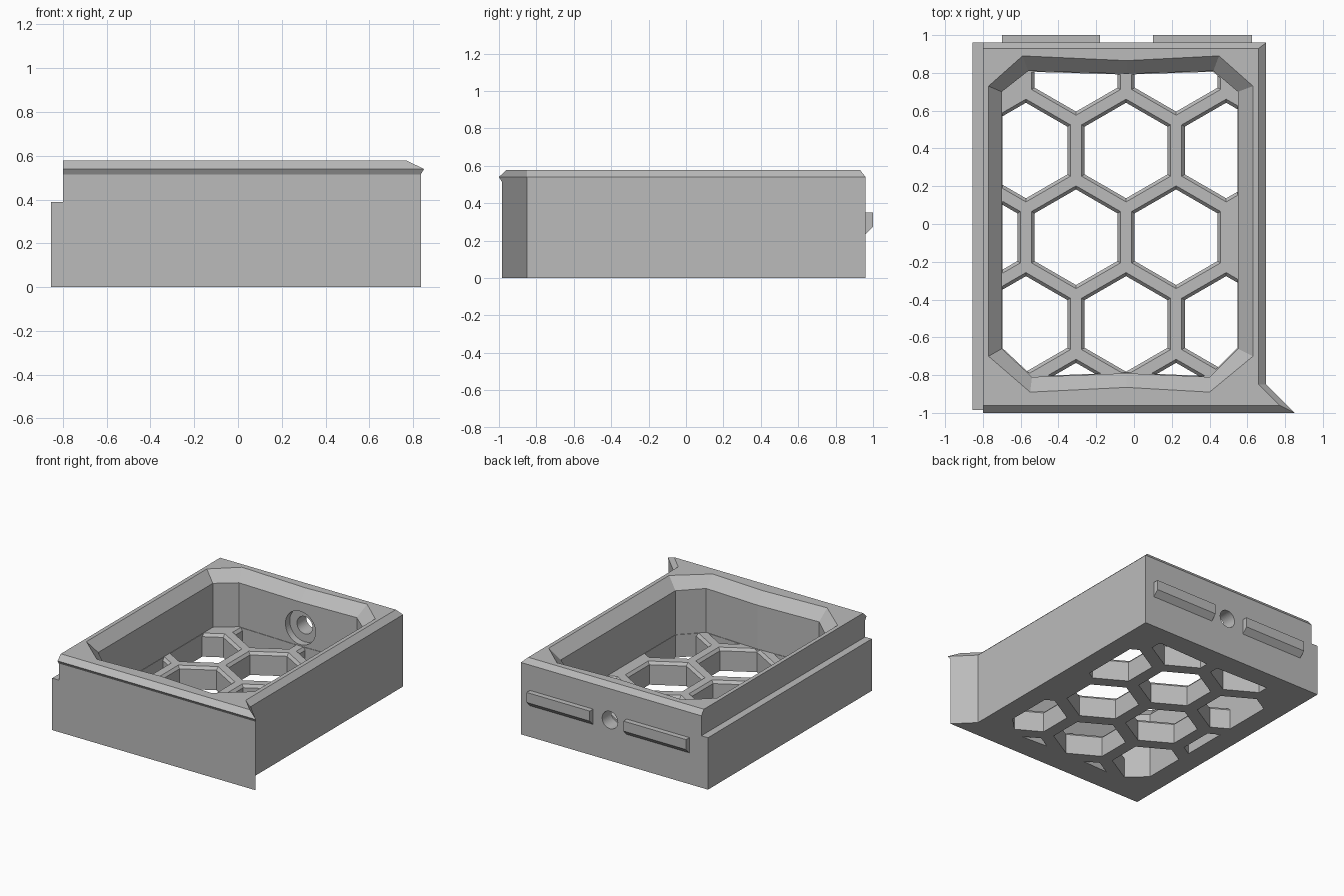
import bpy, bmesh, math
from mathutils import Matrix, Vector

cube = bpy.data.objects.get("Cube")
if cube:
    bpy.data.objects.remove(cube)

grey = bpy.data.materials.new("plain grey")
grey.use_nodes = True
TONE = (0.5, 0.5, 0.5, 1)
grey.diffuse_color = TONE
grey.node_tree.nodes["Principled BSDF"].inputs["Base Color"].default_value = TONE


def finish(name, bm):
    bmesh.ops.recalc_face_normals(bm, faces=bm.faces)
    mesh = bpy.data.meshes.new(name)
    bm.to_mesh(mesh)
    bm.free()
    mesh.materials.append(grey)
    obj = bpy.data.objects.new(name, mesh)
    bpy.context.collection.objects.link(obj)
    return obj


def loft(bm, layers):
    """Closed solid through (outline, z) layers with equal point counts."""
    rings = [[bm.verts.new((x, y, z)) for x, y in pts] for pts, z in layers]
    n = len(rings[0])
    for low, high in zip(rings, rings[1:]):
        for i in range(n):
            j = (i + 1) % n
            bm.faces.new((low[i], low[j], high[j], high[i]))
    bm.faces.new(rings[0][::-1])
    bm.faces.new(rings[-1])


def solid(name, *stacks):
    bm = bmesh.new()
    for layers in stacks:
        loft(bm, layers)
    return finish(name, bm)


def boolean(target, tool, operation):
    """Apply a boolean and drop the tool."""
    mod = target.modifiers.new("cut", 'BOOLEAN')
    mod.operation, mod.solver, mod.object = operation, 'EXACT', tool
    graph = bpy.context.evaluated_depsgraph_get()
    mesh = bpy.data.meshes.new_from_object(target.evaluated_get(graph))
    target.modifiers.clear()
    target.data = mesh
    bpy.data.objects.remove(tool)


def box(x0, x1, y0, y1):
    return [(x0, y0), (x1, y0), (x1, y1), (x0, y1)]


def cylinder(name, x, z, radius, y0, y1):
    bm = bmesh.new()
    place = Matrix.Translation((x, (y0 + y1) / 2, z)) @ Matrix.Rotation(math.pi / 2, 4, 'X')
    bmesh.ops.create_cone(bm, cap_ends=True, segments=48, radius1=radius,
                          radius2=radius, depth=y1 - y0, matrix=place)
    return finish(name, bm)


# Tray body: straight wall, front lip with a pointed corner wing, bevelled top
LEFT, RIGHT, BACK = -0.855, 0.70, 0.96


def outline(front, tip, side, back):
    return [(LEFT, front), (tip, front), (side, -0.85), (side, back), (LEFT, back)]


wall = outline(-0.985, 0.835, RIGHT, BACK)
lip = outline(-1.0, 0.85, RIGHT, BACK)
rim = outline(-0.96, 0.77, 0.66, 0.93)
tray = solid("tray_body", [(wall, 0), (wall, 0.515), (lip, 0.54), (rim, 0.578)])

# Step along the left-hand edge
boolean(tray, solid("step_cutter", [(box(-1, -0.80, -1.2, 1.2), 0.39),
                                    (box(-1, -0.80, -1.2, 1.2), 0.8)]), 'DIFFERENCE')

# Pocket with clipped corners, slightly bowed ends and a sloped mouth
inner = [(-0.70, 0.70), (-0.70, -0.66), (-0.54, -0.81), (-0.04, -0.79), (0.40, -0.81),
         (0.55, -0.66), (0.55, 0.70), (0.42, 0.81), (-0.04, 0.795), (-0.56, 0.81)]
mouth = [(-0.77, 0.73), (-0.77, -0.70), (-0.55, -0.89), (-0.04, -0.865), (0.40, -0.89),
         (0.63, -0.70), (0.63, 0.73), (0.45, 0.89), (-0.04, 0.865), (-0.59, 0.89)]
above = [tuple(Vector(m) * 2 - Vector(i)) for i, m in zip(inner, mouth)]
FLOOR = 0.17
boolean(tray, solid("pocket_cutter", [(inner, FLOOR), (inner, 0.50),
                                      (mouth, 0.578), (above, 0.656)]), 'DIFFERENCE')

# Honeycomb openings with bevelled upper edges, kept inside the pocket
PITCH = 0.53
ROW = PITCH * math.sqrt(3) / 2


def hexagon(cx, cy, r):
    return [(cx + r * math.sin(math.pi * k / 3), cy + r * math.cos(math.pi * k / 3))
            for k in range(6)]


cells = []
for row in range(-2, 3):
    if row % 2:
        columns = (-1, 0, 1)
    else:
        columns = (-1.5, -0.5, 0.5) if row == 0 else (-0.5, 0.5)
    for col in columns:
        c = (-0.042 + col * PITCH, -0.07 + row * ROW)
        cells.append([(hexagon(*c, 0.253), -0.1), (hexagon(*c, 0.253), FLOOR - 0.02),
                      (hexagon(*c, 0.291), FLOOR + 0.02)])
comb = solid("honeycomb_cutter", *cells)
clip = [(-0.04 + (x + 0.04) * 0.995, y * 0.995) for x, y in inner]
boolean(comb, solid("clip_volume", [(clip, -0.2), (clip, 0.3)]), 'INTERSECT')
boolean(tray, comb, 'DIFFERENCE')

# Round back hole with a wider recess on the inside
boolean(tray, cylinder("recess_cutter", -0.04, 0.305, 0.125, 0.70, 0.85), 'DIFFERENCE')
boolean(tray, cylinder("hole_cutter", -0.04, 0.305, 0.065, 0.75, 1.1), 'DIFFERENCE')

# Two latch ridges on the back, sloped underneath
for name, x0, x1 in (("right_latch_ridge", -0.70, -0.18), ("left_latch_ridge", 0.10, 0.625)):
    solid(name, [(box(x0, x1, 0.95, BACK), 0.235), (box(x0, x1, 0.95, 1.0), 0.275),
                 (box(x0, x1, 0.95, 1.0), 0.35)])
